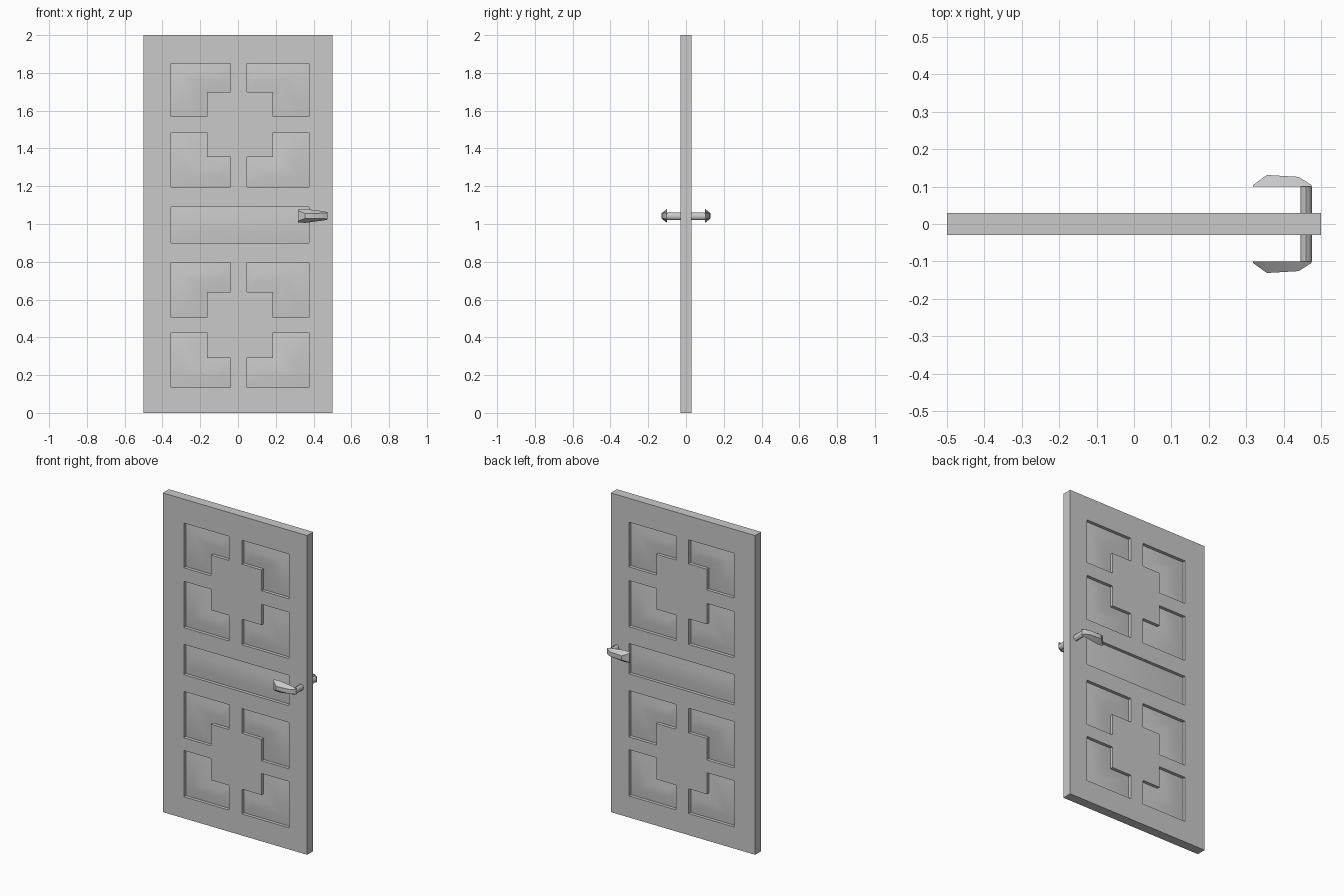
import bpy, bmesh, math

cube = bpy.data.objects.get("Cube")
if cube:
    bpy.data.objects.remove(cube, do_unlink=True)

grey = bpy.data.materials.new("plain_grey")
grey.use_nodes = True
grey.diffuse_color = (0.59, 0.59, 0.59, 1)
grey.node_tree.nodes["Principled BSDF"].inputs["Base Color"].default_value = grey.diffuse_color

HALF = 0.03          # half the door thickness
RECESS = 0.02        # panel depth at its rim
HANDLE_Z = 1.043


def to_object(bm, name):
    bmesh.ops.recalc_face_normals(bm, faces=bm.faces)
    mesh = bpy.data.meshes.new(name)
    bm.to_mesh(mesh)
    bm.free()
    mesh.materials.append(grey)
    obj = bpy.data.objects.new(name, mesh)
    bpy.context.collection.objects.link(obj)
    return obj


def smooth(obj, degrees):
    bpy.ops.object.select_all(action='DESELECT')
    obj.select_set(True)
    bpy.context.view_layer.objects.active = obj
    bpy.ops.object.shade_smooth_by_angle(angle=math.radians(degrees))


def add_panel(bm, outline, side):
    """Prism cutter whose inner end is hollowed, leaving a raised field in the recess."""
    floor_y = side * (HALF - RECESS)
    floor = bm.faces.new([bm.verts.new((x, floor_y, z)) for x, z in outline])
    lid = bm.faces.new([bm.verts.new((x, side * 2 * HALF, z)) for x, z in outline])
    n = len(outline)
    walls = [bm.faces.new((floor.verts[i], floor.verts[(i + 1) % n],
                           lid.verts[(i + 1) % n], lid.verts[i])) for i in range(n)]
    bmesh.ops.recalc_face_normals(bm, faces=[floor, lid] + walls)
    bmesh.ops.inset_region(bm, faces=[floor], thickness=0.055, depth=-0.009,
                           use_even_offset=True)


def corner_panel(x_out, x_step, x_in, z_out, z_step, z_in):
    """L outline with the notch facing the centre of its group of four."""
    return [(x_out, z_out), (x_in, z_out), (x_in, z_step),
            (x_step, z_step), (x_step, z_in), (x_out, z_in)]


# Panel layout: two groups of four corners and a plain middle panel
columns = [(-0.355, -0.165, -0.04), (0.375, 0.185, 0.048)]
rows = [(1.85, 1.70, 1.57), (1.195, 1.355, 1.485),
        (0.795, 0.64, 0.505), (0.135, 0.29, 0.425)]
outlines = [corner_panel(*c, *r) for c in columns for r in rows]
outlines.append([(-0.355, 0.90), (0.375, 0.90), (0.375, 1.09), (-0.355, 1.09)])

bm = bmesh.new()
for side in (-1, 1):
    for outline in outlines:
        add_panel(bm, outline, side)
cutter = to_object(bm, "panel_cutter")
cutter.hide_render = True

# Door slab with the panels cut into both faces
bm = bmesh.new()
bmesh.ops.create_cube(bm, size=1)
for v in bm.verts:
    v.co = (v.co.x, v.co.y * 2 * HALF, v.co.z * 2 + 1)
door = to_object(bm, "door_slab")
cut = door.modifiers.new("panels", 'BOOLEAN')
cut.operation = 'DIFFERENCE'
cut.solver = 'EXACT'
cut.object = cutter
bpy.context.view_layer.objects.active = door
bpy.ops.object.modifier_apply(modifier=cut.name)
bpy.data.objects.remove(cutter, do_unlink=True)
smooth(door, 30)

# Shank running through the door
bm = bmesh.new()
bmesh.ops.create_cone(bm, cap_ends=True, segments=8, radius1=1, radius2=1, depth=0.2)
for v in bm.verts:
    v.co = (0.46 + v.co.x * 0.0155, v.co.z, HANDLE_Z - 0.003 + v.co.y * 0.02)
smooth(to_object(bm, "handle_shank"), 50)

# Levers: x, outer y, half height at the inner side, half height at the outer side
sections = [(0.318, 0.104, 0.034, 0.028), (0.355, 0.131, 0.037, 0.013),
            (0.44, 0.126, 0.026, 0.014), (0.475, 0.104, 0.02, 0.016)]
for side, name in ((-1, "front_lever"), (1, "back_lever")):
    bm = bmesh.new()
    rings = []
    for x, y, inner, outer in sections:
        ring = [(0.1, -inner), (y, -outer), (y, outer), (0.1, inner)]
        rings.append([bm.verts.new((x, side * ry, HANDLE_Z + rz)) for ry, rz in ring])
    for a, b in zip(rings, rings[1:]):
        for i in range(4):
            j = (i + 1) % 4
            bm.faces.new((a[i], a[j], b[j], b[i]))
    bm.faces.new(rings[0])
    bm.faces.new(rings[-1])
    smooth(to_object(bm, name), 30)
